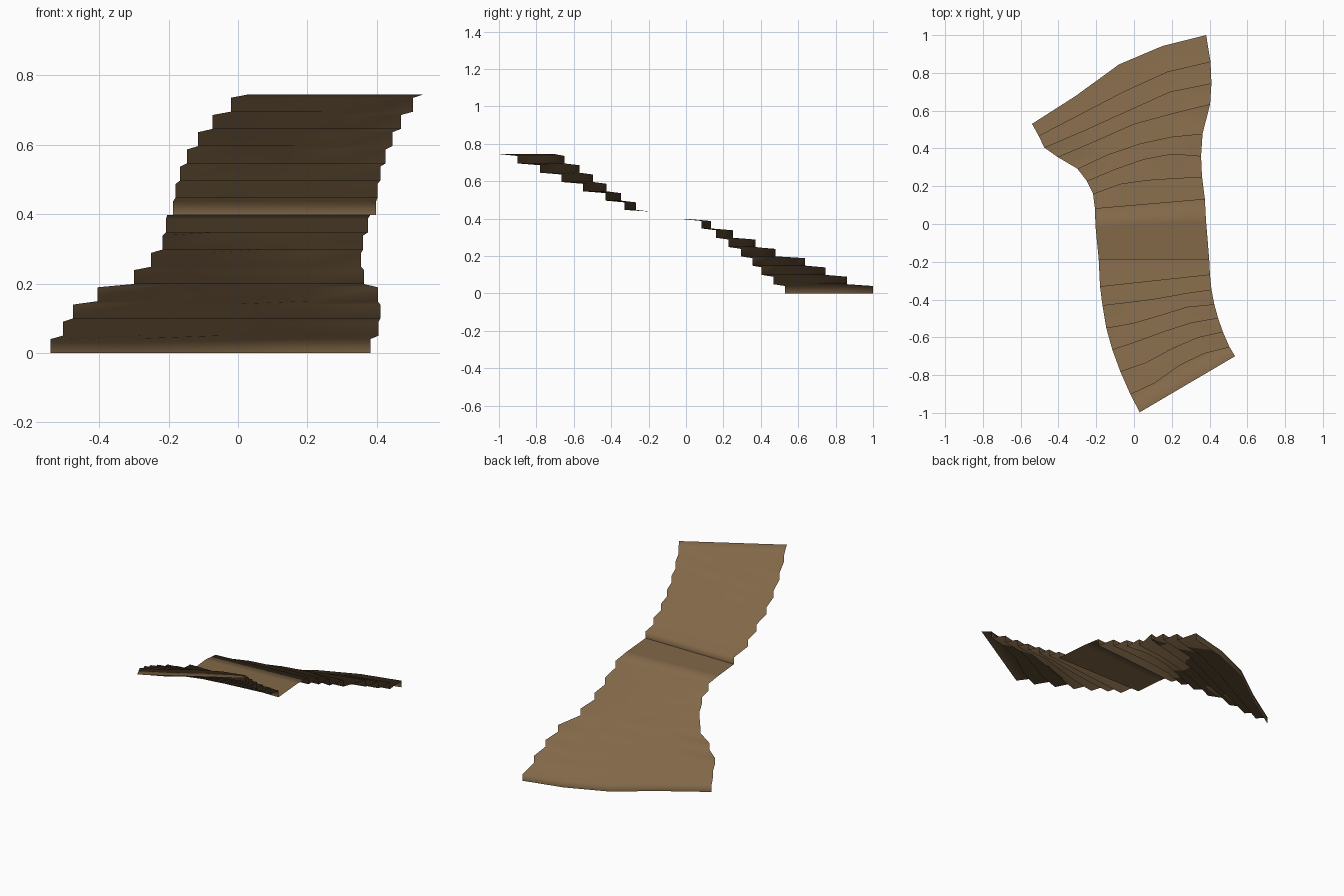
import bpy, bmesh
from mathutils import Vector

if "Cube" in bpy.data.objects:
    bpy.data.objects.remove(bpy.data.objects["Cube"])

STEP = 0.745 / 15   # rise per step
RISER = 0.04        # vertical part, the rest is the slight slope of the tread

wood = bpy.data.materials.new("worn brown wood")
wood.diffuse_color = (0.223, 0.138, 0.065, 1)
wood.use_nodes = True
wood.node_tree.nodes["Principled BSDF"].inputs["Base Color"].default_value = wood.diffuse_color

# Step lines seen from above: left x, y, right x, y, then bow at 1/4, 1/2, 3/4
LOWER = [
    (-.54, .53, .382, 1.0, .03, .08, .06),
    (-.505, .467, .405, .86, .02, .04, .045),
    (-.475, .405, .41, .745, .01, .025, .04),
    (-.405, .355, .403, .635, .015, .035, .02),
    (-.30, .293, .363, .478, .03, .04, .03),
    (-.25, .228, .355, .36, .03, .05, .045),
    (-.217, .16, .36, .25, .03, .028, .015),
    (-.207, .083, .375, .133, 0, 0, 0),
    (-.204, -.012, .381, .02, 0, 0, 0),
]
UPPER = [
    (-.187, -.185, .398, -.185, 0, 0, 0),
    (-.18, -.33, .402, -.267, 0, 0, 0),
    (-.167, -.43, .41, -.347, -.004, -.006, 0),
    (-.147, -.55, .425, -.425, -.006, .005, .018),
    (-.115, -.665, .445, -.497, .006, .015, .018),
    (-.073, -.78, .47, -.57, -.006, .015, .022),
    (-.02, -.90, .505, -.65, -.002, .03, .03),
    (.03, -.997, .535, -.70, 0, 0, 0),
]


def row(line, z):
    """Five points across the stair along one step line."""
    lx, ly, rx, ry, *bow = line
    bow = [0, *bow, 0]
    return [Vector((lx + (rx - lx) * i / 4, ly + (ry - ly) * i / 4 + bow[i], z))
            for i in range(5)]


def sheet(name, rows, smooth):
    """Skin a list of point rows into an open sheet."""
    bm = bmesh.new()
    grid = [[bm.verts.new(p) for p in r] for r in rows]
    for a, b in zip(grid, grid[1:]):
        for i in range(4):
            f = bm.faces.new((a[i], a[i + 1], b[i + 1], b[i]))
            f.smooth = smooth
    bm.normal_update()
    if sum(f.normal.z for f in bm.faces) < 0:
        bmesh.ops.reverse_faces(bm, faces=bm.faces[:])
    me = bpy.data.meshes.new(name)
    bm.to_mesh(me)
    bm.free()
    me.materials.append(wood)
    ob = bpy.data.objects.new(name, me)
    bpy.context.collection.objects.link(ob)


def flight(name, lines, first):
    """Riser then gently sloping tread for every step line."""
    rows = []
    for k, line in enumerate(lines):
        z = (first + k) * STEP
        rows.append(row(line, z))
        if k < len(lines) - 1:
            rows.append(row(line, z + RISER))
    sheet(name, rows, True)


flight("lower_flight", LOWER, 0)
flight("upper_flight", UPPER, 8)

# Flat landing between the flights
sheet("landing", [row(LOWER[-1], 8 * STEP), row(UPPER[0], 8 * STEP)], False)
